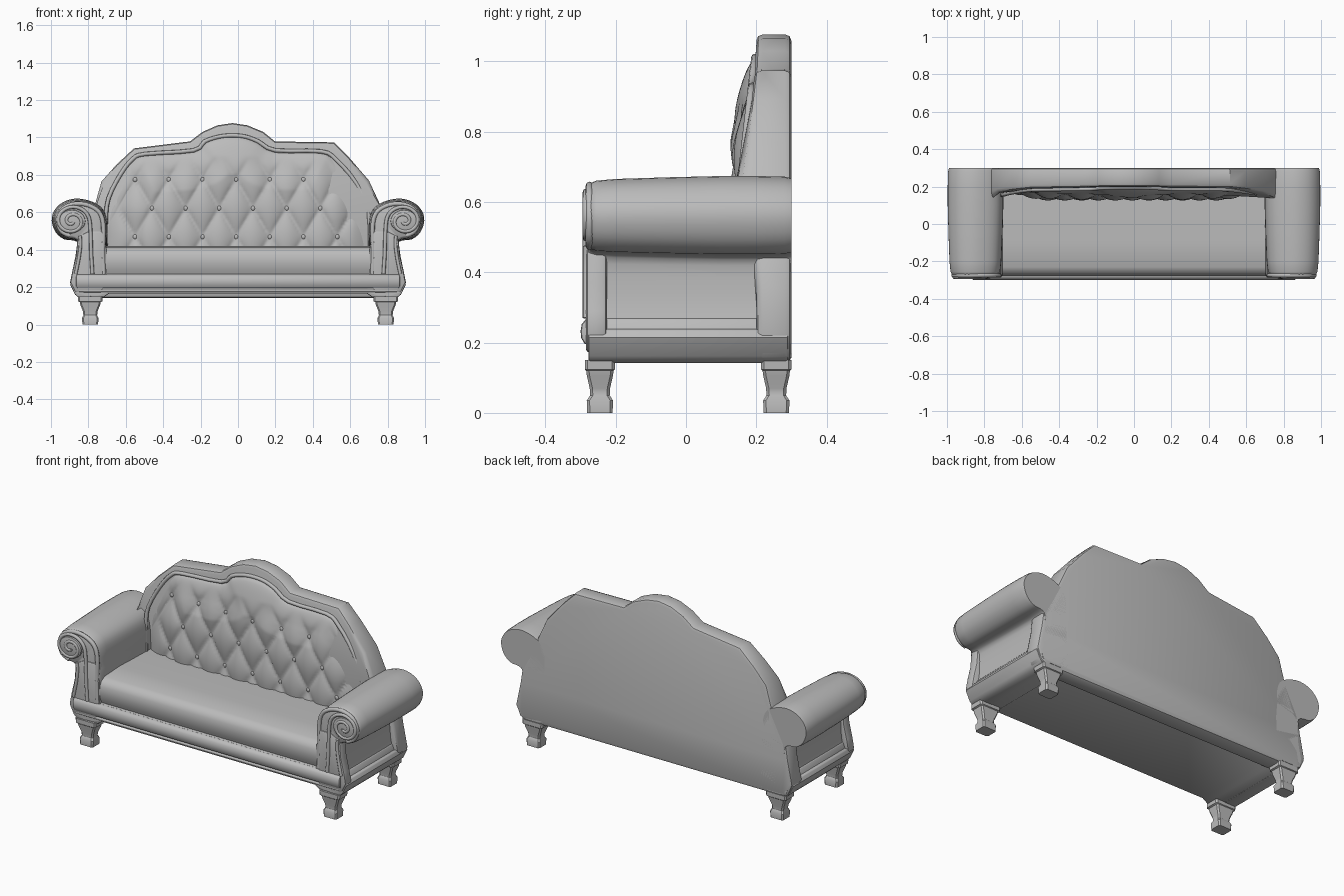
import bpy, bmesh, math
from mathutils import Vector
from mathutils.geometry import intersect_point_line

if "Cube" in bpy.data.objects:
    bpy.data.objects.remove(bpy.data.objects["Cube"])

mat = bpy.data.materials.new("grey upholstery")
mat.diffuse_color = (0.5, 0.5, 0.5, 1)
mat.use_nodes = True
mat.node_tree.nodes["Principled BSDF"].inputs["Base Color"].default_value = mat.diffuse_color


def finish(ob, angle=40):
    if not ob.data.materials:
        ob.data.materials.append(mat)
    bpy.ops.object.select_all(action='DESELECT')
    ob.select_set(True)
    bpy.context.view_layer.objects.active = ob
    bpy.ops.object.shade_smooth_by_angle(angle=math.radians(angle))


def loft(name, rings, bevel=0.0, segs=2, angle=40):
    """Skin closed rings of points, cap both ends, round the hard edges."""
    bm = bmesh.new()
    vr = [[bm.verts.new(p) for p in r] for r in rings]
    n = len(vr[0])
    for a, b in zip(vr, vr[1:]):
        for i in range(n):
            bm.faces.new((a[i], a[(i + 1) % n], b[(i + 1) % n], b[i]))
    bm.faces.new(vr[0])
    bm.faces.new(vr[-1])
    bmesh.ops.recalc_face_normals(bm, faces=bm.faces)
    if bevel:
        sharp = [e for e in bm.edges if e.calc_face_angle(0) > 0.9]
        bmesh.ops.bevel(bm, geom=sharp, offset=bevel, segments=segs,
                        profile=0.5, affect='EDGES', clamp_overlap=True)
    me = bpy.data.meshes.new(name)
    bm.to_mesh(me)
    bm.free()
    ob = bpy.data.objects.new(name, me)
    bpy.context.collection.objects.link(ob)
    finish(ob, angle)
    return ob


def prism_y(name, pts, y0, y1, bevel=0.0):
    return loft(name, [[(x, y, z) for x, z in pts] for y in (y0, y1)], bevel)


def prism_x(name, pts, x0, x1, bevel=0.0):
    return loft(name, [[(x, y, z) for y, z in pts] for x in (x0, x1)], bevel)


def tube(name, pts, r):
    cu = bpy.data.curves.new(name, 'CURVE')
    cu.dimensions = '3D'
    cu.bevel_depth = r
    cu.bevel_resolution = 2
    cu.use_fill_caps = True
    sp = cu.splines.new('POLY')
    sp.points.add(len(pts) - 1)
    for p, c in zip(sp.points, pts):
        p.co = (*c, 1)
    ob = bpy.data.objects.new(name, cu)
    bpy.context.collection.objects.link(ob)
    bpy.ops.object.select_all(action='DESELECT')
    ob.select_set(True)
    bpy.context.view_layer.objects.active = ob
    bpy.ops.object.convert(target='MESH')
    finish(bpy.context.object, 60)


def smooth(pts, k=4, closed=True):
    """Catmull-Rom subdivision of a 2D outline."""
    v = [Vector(p) for p in pts]
    n, out = len(v), []
    for i in range(n if closed else n - 1):
        q = [v[j % n] if closed else v[min(max(j, 0), n - 1)] for j in range(i - 1, i + 3)]
        for s in range(k):
            t = s / k
            out.append(tuple(0.5 * (2 * q[1] + (q[2] - q[0]) * t
                       + (2 * q[0] - 5 * q[1] + 4 * q[2] - q[3]) * t * t
                       + (3 * q[1] - q[0] - 3 * q[2] + q[3]) * t ** 3)))
    return out if closed else out + [tuple(v[-1])]


# Back frame: one flat-backed plate with the humped crest
crest = [(-.765, .64), (-.73, .765), (-.65, .855), (-.556, .942), (-.257, .979), (-.19, 1.03),
         (-.11, 1.065), (-.03, 1.077), (.05, 1.065), (.135, 1.03), (.198, .979),
         (.513, .974), (.594, .893), (.70, .77), (.765, .63)]
lower = [(.855, .46), (.87, .36), (.898, .225), (.872, .16), (.84, .142)]
outline = crest + lower + [(-x, z) for x, z in reversed(lower)]
front = [(x, .2 - .045 * max(0, min(1, (1 - z) / .35)) * (z > .6), z) for x, z in outline]
loft("back_frame", [front, [(x, .3, z) for x, z in outline]], 0.018)

# Tufted back panel: height field under the inner outline
inner = smooth([(-.70, .40), (-.70, .55), (-.685, .67), (-.62, .80), (-.556, .88), (-.49, .906),
                (-.235, .925), (-.176, .973), (-.10, .998), (-.03, 1.005), (.04, .998),
                (.107, .973), (.198, .925), (.44, .92), (.52, .875), (.626, .75),
                (.69, .60), (.70, .40)], 3, False)
DX, DZ, Z0 = .09, .153, .775


def top_of(x):
    for (x0, z0), (x1, z1) in zip(inner, inner[1:]):
        if x0 <= x <= x1 and x1 - x0 > 1e-6:
            return z0 + (z1 - z0) * (x - x0) / (x1 - x0)
    return .55


def edge_dist(x, z):
    best = 9
    p = Vector((x, z, 0))
    for a, b in zip(inner, inner[1:]):
        a, b = Vector((*a, 0)), Vector((*b, 0))
        q, t = intersect_point_line(p, a, b)
        best = min(best, (p - a.lerp(b, max(0, min(1, t)))).length)
    return best


def panel_y(x, z):
    d = edge_dist(x, z)
    bulge = .072 * min(1, d / .2) ** .55
    a, b = (x + .01) / DX, (z - Z0) / DZ
    tuft = math.sqrt(abs(math.sin(math.pi * (a + b) / 2) * math.sin(math.pi * (b - a) / 2)))
    fade = max(0, min(1, d / .10)) * max(0, min(1, (.90 - z) / .12))
    return .198 - bulge + .026 * (1 - tuft) * fade


NX, NZ = 130, 60
verts, faces = [], []
for i in range(NX + 1):
    x = -.694 + 1.388 * i / NX
    t = top_of(x)
    for j in range(NZ + 1):
        z = .37 + (t - .37) * j / NZ
        verts.append((x, panel_y(x, max(z, .41)), z))
for i in range(NX):
    for j in range(NZ):
        a = i * (NZ + 1) + j
        faces.append((a, a + NZ + 1, a + NZ + 2, a + 1))
me = bpy.data.meshes.new("tufted_back_panel")
me.from_pydata(verts, [], faces)
panel = bpy.data.objects.new("tufted_back_panel", me)
bpy.context.collection.objects.link(panel)
finish(panel, 70)

# Buttons at the tuft crossings
for row in range(3):
    z = Z0 - row * DZ
    for k in range(-4, 5):
        x = -.01 + 2 * DX * k + (DX if row % 2 else 0)
        if abs(x) < .64 and edge_dist(x, z) > .06:
            bpy.ops.mesh.primitive_uv_sphere_add(segments=10, ring_count=6, radius=.013,
                                                 location=(x, panel_y(x, z), z))
            b = bpy.context.object
            b.name = "tuft_button"
            b.scale.y = .6
            finish(b, 80)

# Piping between panel and frame
tube("back_piping", [(x * 1.01, .196 - .04 * max(0, min(1, (1 - z) / .35)), z + .006)
                     for x, z in inner], .011)

# Seat cushion, base and front rail
prism_x("seat", [(.2, .25), (-.25, .25), (-.268, .29), (-.277, .33), (-.274, .37), (-.26, .398),
                 (-.23, .412), (-.1, .42), (.2, .412)], -.73, .73)
half = [(.69, .165), (.72, .145), (.85, .143), (.872, .165), (.885, .21), (.86, .27)]
prism_y("base", half + [(-x, z) for x, z in reversed(half)], -.276, .29, .006)
prism_x("front_rail", [(-.26, .192), (-.288, .196), (-.298, .212), (-.3, .232), (-.297, .252),
                       (-.286, .266), (-.26, .27)], -.865, .865, .008)
tube("lower_front_bead", [(-.85, -.276, .182), (.85, -.276, .182)], .009)

arm = smooth([(.70, .17), (.705, .30), (.70, .45), (.70, .55), (.72, .615), (.775, .655),
              (.86, .674), (.935, .655), (.982, .61), (.996, .555), (.975, .493), (.93, .456),
              (.875, .448), (.848, .42), (.85, .30), (.862, .17)], 3)


def arm_ring(s, y, k):
    """Arm section at depth y, its roll scaled by k about the roll centre."""
    ring = []
    for x, z in arm:
        f = max(0, min(1, (z - .40) / .06))
        kk = 1 + (k - 1) * f
        ring.append((s * (.86 + (x - .86) * kk), y, .555 + (z - .555) * kk))
    return ring


for s, side in ((1, "right"), (-1, "left")):
    # Rolled arm, slightly fuller towards the back
    loft(side + "_arm", [arm_ring(s, y, k) for y, k in
         ((-.278, .74), (-.272, .83), (-.255, .89), (-.2, .93), (-.05, .97), (.1, 1), (.2, 1),
          (.28, .985), (.3, .95))], angle=50)
    # Side frame around the recessed outer panel
    prism_y(side + "_front_stile", [(s * x, z) for x, z in
            ((.72, .17), (.87, .17), (.897, .225), (.885, .29), (.866, .37), (.858, .47),
             (.80, .50), (.715, .50), (.71, .30))], -.284, -.225, .012)
    prism_y(side + "_bottom_rail", [(s * x, z) for x, z in
            ((.78, .142), (.85, .142), (.872, .162), (.898, .215), (.888, .237), (.84, .243))],
            -.278, .29, .005)
    # Scroll face and spiral bead running down the stile
    cx, cz = .888, .553
    disc = [(s * (cx + .072 * math.cos(a)), cz + .06 * math.sin(a))
            for a in [i * math.tau / 24 for i in range(24)]]
    prism_y(side + "_scroll_face", disc, -.288, -.24, .006)
    path = [(.778, .27), (.785, .38), (.787, .47), (.79, .53)]
    for i in range(49):
        t = i / 48
        a, r = math.pi - t * math.tau * 1.9, .085 * (1 - t) + .01
        path.append((cx + r * math.cos(a), cz + .9 * r * math.sin(a)))
    tube(side + "_scroll_bead", [(s * x, -.284, z) for x, z in path], .010)
    tube(side + "_stile_bead", [(s * x, -.284, z) for x, z in
         smooth([(.868, .27), (.85, .36), (.842, .43), (.845, .475)], 4, False)], .009)
    tube(side + "_inner_bead", [(s * x, -.274, z) for x, z in
         smooth([(.718, .27), (.722, .40), (.72, .53), (.742, .60), (.80, .637), (.87, .645),
                 (.935, .62), (.965, .56), (.945, .50), (.90, .475)], 4, False)], .012)
    # Square tapered legs
    for cy, name in ((-.245, "front_leg"), (.257, "back_leg")):
        rings = []
        for z, w, d in ((0, .084, .072), (.035, .088, .075), (.05, .074, .056), (.07, .078, .058),
                        (.105, .106, .074), (.12, .112, .078), (.124, .13, .086), (.15, .134, .086)):
            w, d, c = w / 2, d / 2, .008
            corner = [(w, d - c), (w - c, d), (c - w, d), (-w, d - c),
                      (-w, c - d), (c - w, -d), (w - c, -d), (w, c - d)]
            rings.append([(s * .79 + x, cy + y, z) for x, y in corner])
        loft(side + "_" + name, rings, angle=35)
